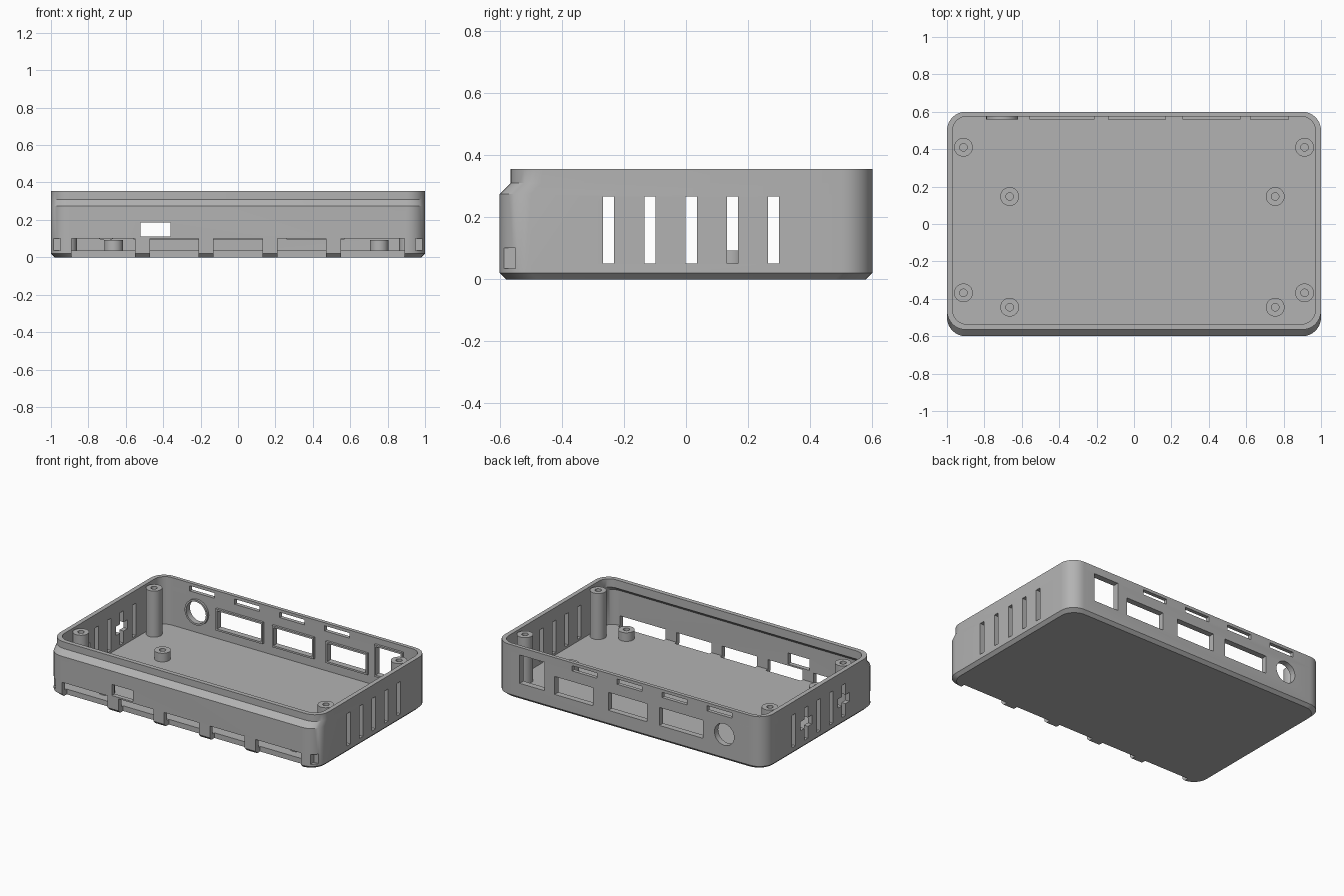
import bpy
import bmesh
from math import cos, sin, pi, radians

cube = bpy.data.objects.get("Cube")
if cube:
    bpy.data.objects.remove(cube, do_unlink=True)

grey = bpy.data.materials.new("matte grey")
grey.use_nodes = True
COLOUR = (0.45, 0.45, 0.45, 1)
grey.diffuse_color = COLOUR
grey.node_tree.nodes["Principled BSDF"].inputs["Base Color"].default_value = COLOUR


def finish(name, bm):
    bmesh.ops.recalc_face_normals(bm, faces=bm.faces)
    mesh = bpy.data.meshes.new(name)
    bm.to_mesh(mesh)
    bm.free()
    mesh.materials.append(grey)
    obj = bpy.data.objects.new(name, mesh)
    bpy.context.collection.objects.link(obj)
    return obj


def rounded_loft(name, levels, radius):
    """Stack rounded rectangles: each level is (z, half width, front y, back y)."""
    bm = bmesh.new()
    rings = []
    for z, hx, y0, y1 in levels:
        ring = []
        corners = [(hx, y1, 0), (-hx, y1, 1), (-hx, y0, 2), (hx, y0, 3)]
        for x, y, quarter in corners:
            cx = x - radius if x > 0 else x + radius
            cy = y - radius if y > 0 else y + radius
            for i in range(9):
                a = (quarter + i / 8) * pi / 2
                ring.append(bm.verts.new((cx + radius * cos(a), cy + radius * sin(a), z)))
        rings.append(ring)
    n = len(rings[0])
    for low, high in zip(rings, rings[1:]):
        for i in range(n):
            j = (i + 1) % n
            bm.faces.new((low[i], low[j], high[j], high[i]))
    bm.faces.new(rings[0][::-1])
    bm.faces.new(rings[-1])
    return finish(name, bm)


def add_box(bm, x0, x1, y0, y1, z0, z1):
    verts = bmesh.ops.create_cube(bm, size=1)["verts"]
    bmesh.ops.scale(bm, vec=(x1 - x0, y1 - y0, z1 - z0), verts=verts)
    bmesh.ops.translate(bm, vec=((x0 + x1) / 2, (y0 + y1) / 2, (z0 + z1) / 2), verts=verts)


def boxes(name, items):
    bm = bmesh.new()
    for item in items:
        add_box(bm, *item)
    return finish(name, bm)


def cylinder(name, radius, location, depth, along_y=False):
    bpy.ops.mesh.primitive_cylinder_add(vertices=32, radius=radius, depth=depth, location=location,
                                        rotation=(radians(90) if along_y else 0, 0, 0))
    obj = bpy.context.object
    obj.name = name
    obj.data.materials.append(grey)
    return obj


def cut(obj, *cutters):
    bpy.context.view_layer.objects.active = obj
    for cutter in cutters:
        mod = obj.modifiers.new("cut", "BOOLEAN")
        mod.operation = "DIFFERENCE"
        mod.solver = "EXACT"
        mod.object = cutter
        bpy.ops.object.modifier_apply(modifier=mod.name)


def smooth(obj):
    bpy.ops.object.select_all(action="DESELECT")
    obj.select_set(True)
    bpy.context.view_layer.objects.active = obj
    bpy.ops.object.shade_smooth_by_angle(angle=radians(30))


# Tray: chamfered base, stepped front shoulder, hollow inside
FLOOR, TOP = 0.035, 0.355
tray = rounded_loft("tray", [
    (0, 0.98, -0.58, 0.58), (0.02, 1, -0.6, 0.6), (0.275, 1, -0.6, 0.6),
    (0.31, 1, -0.565, 0.6), (TOP, 1, -0.565, 0.6)], 0.1)
cavity = rounded_loft("cavity_cutter", [
    (FLOOR, 0.97, -0.57, 0.575), (0.27, 0.97, -0.57, 0.575),
    (0.3, 0.97, -0.535, 0.575), (0.45, 0.97, -0.535, 0.575)], 0.075)

# Ventilation slots through both sides, with wider crossings on the right
slots = boxes("side_slot_cutter", [
    (-1.1, 1.1, y - 0.018, y + 0.018, 0.05, 0.267)
    for y in (-0.25, -0.116, 0.017, 0.15, 0.282)])
crossings = boxes("crossing_cutter", [
    (-1.1, -0.9, y - 0.06, y + 0.06, 0.13, 0.19) for y in (-0.25, 0.15)])

# Front openings between the teeth, corner notches and one window
front_items = [(x0, x1, -0.7, -0.55, -0.1, 0.1) for x0, x1 in
               ((-0.89, -0.55), (-0.47, -0.21), (-0.13, 0.13), (0.21, 0.47), (0.55, 0.89))]
front_items += [(-1.1, -0.95, -0.7, -0.55, FLOOR, 0.1), (0.95, 1.1, -0.7, -0.55, FLOOR, 0.1),
                (-0.52, -0.36, -0.7, -0.5, 0.11, 0.185)]
front = boxes("front_cutter", front_items)

# Back port windows, small upper slots and a round port
ports = [(-0.56, -0.21, 0.095, 0.24), (-0.14, 0.17, 0.095, 0.24),
         (0.26, 0.57, 0.095, 0.24), (0.62, 0.83, 0.1, 0.315)]
RIM = 0.012
back_items = [(x0 + RIM, x1 - RIM, 0.5, 0.7, z0 + RIM, z1 - RIM) for x0, x1, z0, z1 in ports]
back_items += [(x - 0.092, x + 0.092, 0.5, 0.7, 0.3, 0.335) for x in (-0.67, -0.335, 0, 0.335)]
back = boxes("back_cutter", back_items)
PORT = (-0.705, 0.6, 0.175)
round_cutter = cylinder("round_port_cutter", 0.073, PORT, 0.3, True)

cutters = (cavity, slots, crossings, front, back, round_cutter)
cut(tray, *cutters)
smooth(tray)

# Raised frames around the ports on the inside
frames = boxes("port_frames", [(x0, x1, 0.56, 0.59, z0, z1) for x0, x1, z0, z1 in ports])
cut(frames, back)
ring = cylinder("round_port_frame", 0.085, (PORT[0], 0.575, PORT[2]), 0.03, True)
cut(ring, round_cutter)
smooth(ring)


# Hollow screw posts: tall ones in the corners, short ones on the floor
def post(name, x, y, height):
    body = cylinder(name, 0.05, (x, y, (FLOOR - 0.01 + height) / 2), height - FLOOR + 0.01)
    hole = cylinder(name + "_hole_cutter", 0.02, (x, y, height), (height - FLOOR) * 1.8)
    cut(body, hole)
    smooth(body)
    bpy.data.objects.remove(hole, do_unlink=True)


for side, x_tall, x_short in (("right", -0.912, -0.665), ("left", 0.912, 0.755)):
    for end, y_tall, y_short in (("front", -0.368, -0.445), ("back", 0.41, 0.147)):
        post(f"{end}_{side}_tall_post", x_tall, y_tall, 0.345)
        post(f"{end}_{side}_short_post", x_short, y_short, 0.093)

for cutter in cutters:
    bpy.data.objects.remove(cutter, do_unlink=True)
